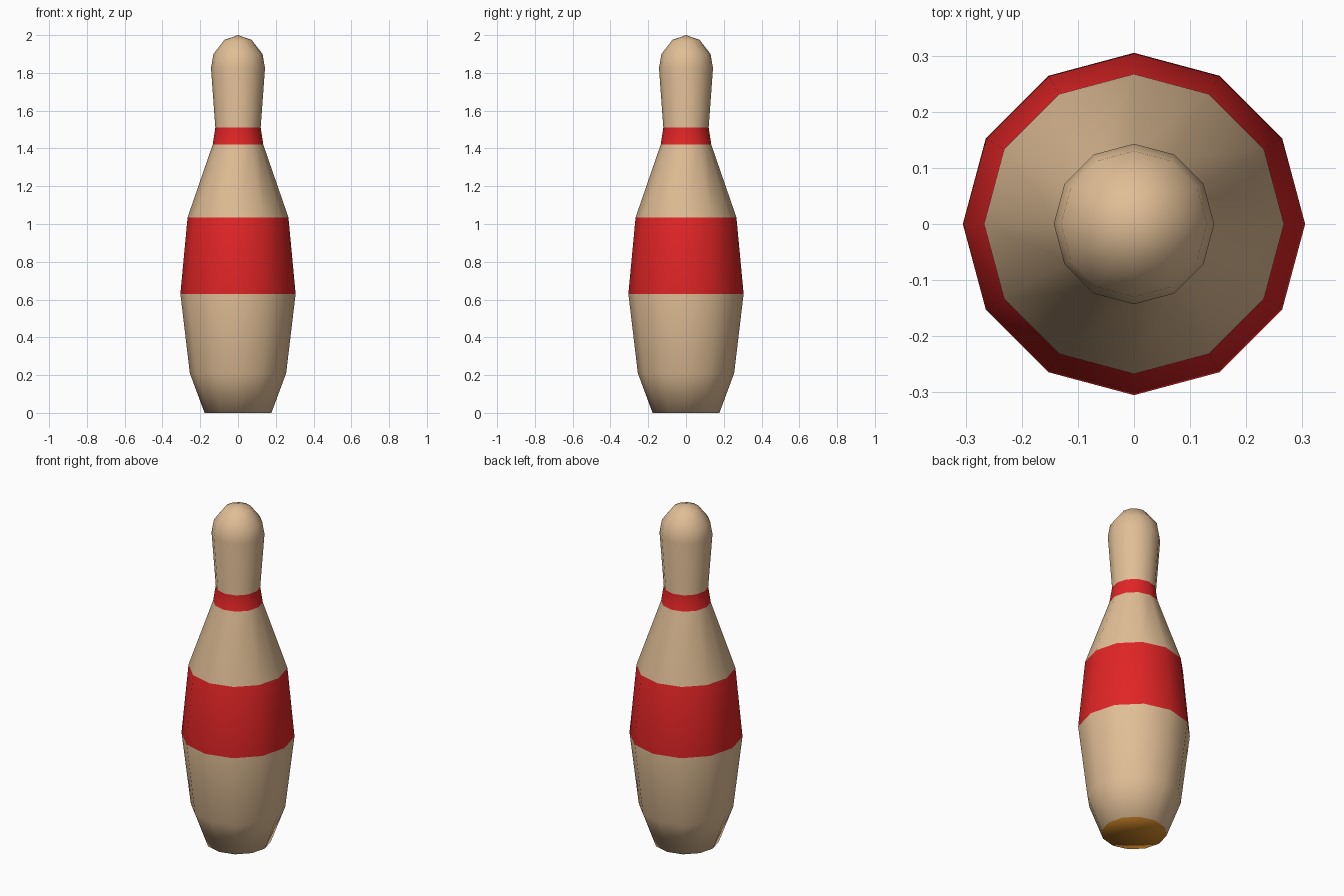
import bpy, bmesh, math

if "Cube" in bpy.data.objects:
    bpy.data.objects.remove(bpy.data.objects["Cube"])

SIDES = 12
# (radius, height) from the foot to just below the crown
PROFILE = [(0.177, 0.0), (0.255, 0.21), (0.305, 0.63), (0.267, 1.035),
           (0.134, 1.42), (0.12, 1.51), (0.143, 1.825), (0.13, 1.90),
           (0.072, 1.975)]


def make_material(name, rgb):
    mat = bpy.data.materials.new(name)
    mat.diffuse_color = (*rgb, 1.0)
    mat.use_nodes = True
    mat.node_tree.nodes["Principled BSDF"].inputs["Base Color"].default_value = mat.diffuse_color
    return mat


bm = bmesh.new()
rings = []
for r, z in PROFILE:
    rings.append([bm.verts.new((r * math.cos(i * math.tau / SIDES),
                                r * math.sin(i * math.tau / SIDES), z))
                  for i in range(SIDES)])
crown = bm.verts.new((0, 0, 2.0))
foot = bm.verts.new((0, 0, 0))

for i in range(SIDES):
    j = (i + 1) % SIDES
    # turned body, with the belly band and neck band in red
    for k in range(len(rings) - 1):
        lo, hi = rings[k], rings[k + 1]
        face = bm.faces.new((lo[i], lo[j], hi[j], hi[i]))
        face.material_index = 1 if k in (2, 4) else 0
    # rounded crown
    bm.faces.new((rings[-1][i], rings[-1][j], crown))
    # brown underside
    face = bm.faces.new((rings[0][j], rings[0][i], foot))
    face.material_index = 2

for face in bm.faces:
    face.smooth = True

mesh = bpy.data.meshes.new("bowling_pin")
bm.to_mesh(mesh)
bm.free()
mesh.materials.append(make_material("pale wood", (0.75, 0.515, 0.305)))
mesh.materials.append(make_material("red stripe", (0.75, 0.018, 0.019)))
mesh.materials.append(make_material("brown base", (0.61, 0.235, 0.021)))
pin = bpy.data.objects.new("bowling_pin", mesh)
bpy.context.collection.objects.link(pin)
